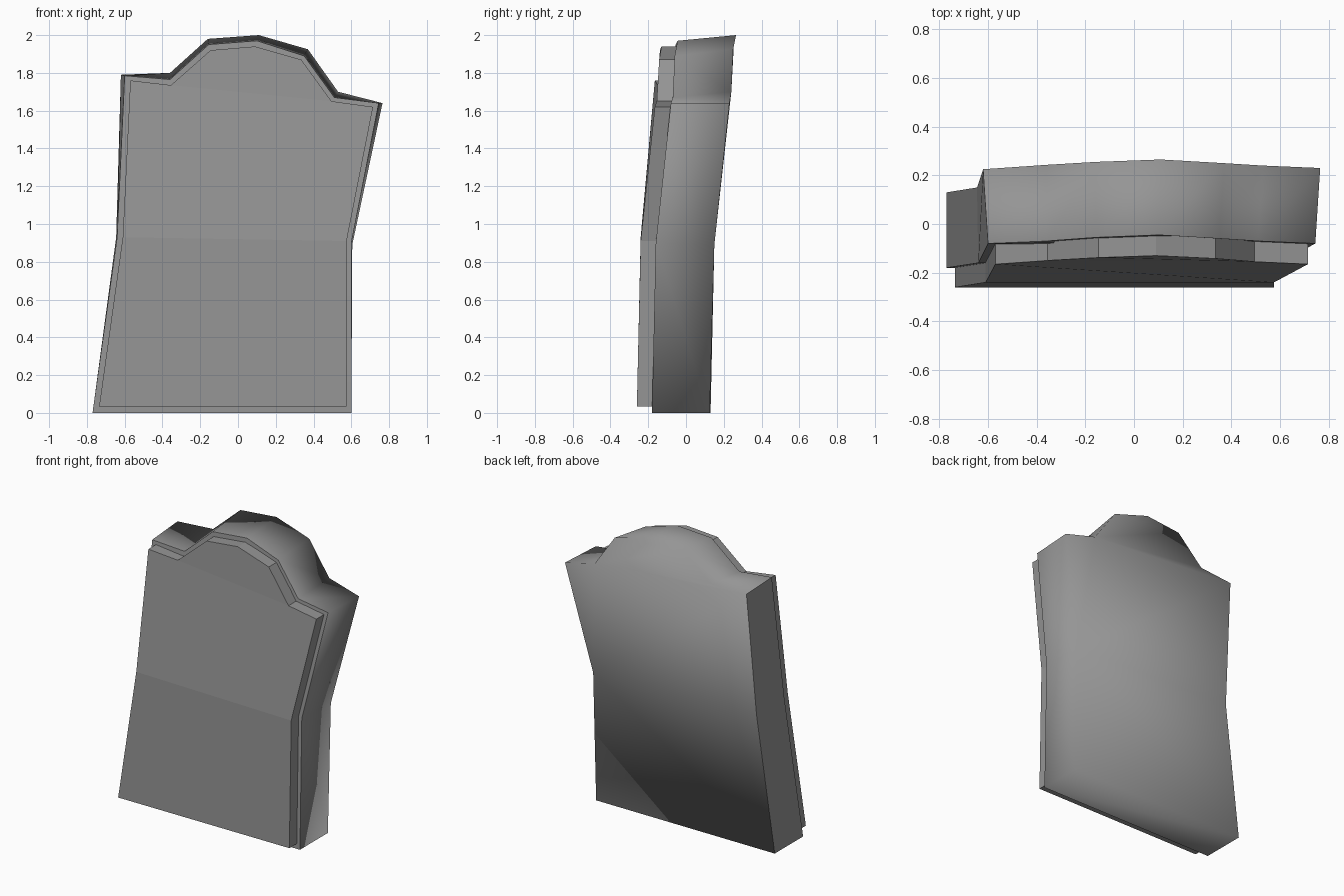
import bpy
import bmesh

cube = bpy.data.objects.get("Cube")
if cube:
    bpy.data.objects.remove(cube, do_unlink=True)

stone = bpy.data.materials.new("grey stone")
stone.use_nodes = True
stone.diffuse_color = (0.3, 0.3, 0.3, 1)
bsdf = stone.node_tree.nodes["Principled BSDF"]
bsdf.inputs["Base Color"].default_value = (0.3, 0.3, 0.3, 1)
bsdf.inputs["Roughness"].default_value = 0.9

# Crooked outlines, clockwise from the lower -x corner, as (x, y, z)
back = [(-.77, .13, 0), (-.645, .15, .93), (-.62, .225, 1.79), (-.36, .243, 1.80),
        (-.16, .255, 1.98), (.11, .265, 2), (.37, .25, 1.925), (.53, .24, 1.70),
        (.765, .23, 1.64), (.605, .15, .89), (.60, .125, 0)]
front = [(-.77, -.18, 0), (-.64, -.16, .93), (-.60, -.08, 1.785), (-.36, -.07, 1.765),
         (-.155, -.055, 1.95), (.10, -.045, 1.97), (.35, -.06, 1.89), (.51, -.07, 1.67),
         (.745, -.08, 1.64), (.60, -.16, .90), (.60, -.18, 0)]
panel = [(-.735, -.26, .035), (-.61, -.24, .93), (-.57, -.165, 1.76), (-.355, -.15, 1.735),
         (-.145, -.138, 1.92), (.09, -.13, 1.94), (.335, -.142, 1.87), (.495, -.155, 1.65),
         (.715, -.165, 1.62), (.575, -.24, .91), (.575, -.26, .035)]

# Each face is split into base, waist and arched crown
BANDS = [(0, 1, 9, 10), (1, 2, 3, 7, 8, 9), (3, 4, 5, 6, 7)]


def slab(name, near, far, smooth):
    bm = bmesh.new()
    a = [bm.verts.new(p) for p in near]
    b = [bm.verts.new(p) for p in far]
    for band in BANDS:
        bm.faces.new([a[i] for i in band])
        bm.faces.new([b[i] for i in band])
    n = len(a)
    for i in range(n):
        bm.faces.new((a[i], a[(i + 1) % n], b[(i + 1) % n], b[i]))
    bmesh.ops.recalc_face_normals(bm, faces=bm.faces)
    for f in bm.faces:
        f.smooth = smooth
    # Crisp front rim and crisp edges around the -x side
    rim = set(a)
    for e in bm.edges:
        on_rim = all(v in rim for v in e.verts) and e.calc_face_angle(0) > .6
        on_side = all(v in (a[0], a[1], a[2], b[0], b[1], b[2]) for v in e.verts)
        if on_rim or on_side:
            e.smooth = False
    mesh = bpy.data.meshes.new(name)
    bm.to_mesh(mesh)
    bm.free()
    mesh.materials.append(stone)
    ob = bpy.data.objects.new(name, mesh)
    bpy.context.collection.objects.link(ob)
    return ob


slab("headstone_body", front, back, True)

# Raised panel rooted just inside the body's front face
root = [(x, y + .10, z) for x, y, z in panel]
slab("front_panel", panel, root, False)
